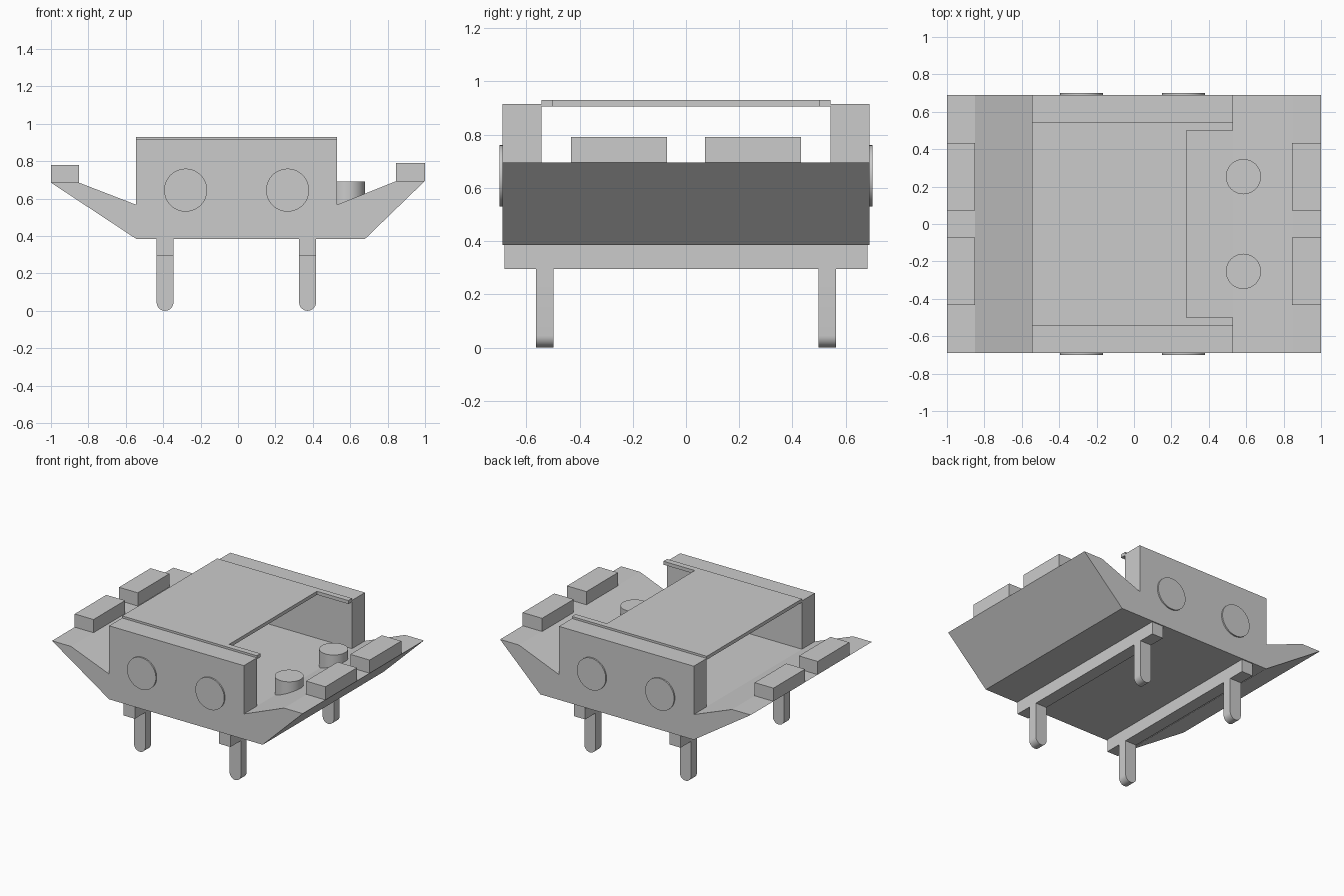
import bpy, bmesh, math
from mathutils import Matrix, Vector

cube = bpy.data.objects.get("Cube")
if cube:
    bpy.data.objects.remove(cube, do_unlink=True)

GREY = (0.6, 0.6, 0.6, 1)
grey = bpy.data.materials.new("plain grey")
grey.use_nodes = True
grey.diffuse_color = GREY
grey.node_tree.nodes["Principled BSDF"].inputs["Base Color"].default_value = GREY


def finish(name, bm, smooth=False):
    bmesh.ops.recalc_face_normals(bm, faces=bm.faces)
    mesh = bpy.data.meshes.new(name)
    bm.to_mesh(mesh)
    bm.free()
    mesh.materials.append(grey)
    obj = bpy.data.objects.new(name, mesh)
    bpy.context.collection.objects.link(obj)
    if smooth:
        bpy.ops.object.select_all(action="DESELECT")
        obj.select_set(True)
        bpy.context.view_layer.objects.active = obj
        bpy.ops.object.shade_smooth_by_angle(angle=math.radians(35))
    return obj


def prism(points, start, depth):
    """Closed polygon extruded by the vector depth."""
    bm = bmesh.new()
    face = bm.faces.new([bm.verts.new(Vector(p) + Vector(start)) for p in points])
    ext = bmesh.ops.extrude_face_region(bm, geom=[face], use_keep_orig=True)
    moved = [v for v in ext["geom"] if isinstance(v, bmesh.types.BMVert)]
    bmesh.ops.translate(bm, verts=moved, vec=depth)
    return bm


def box(name, x0, x1, y0, y1, z0, z1):
    corners = [(x0, y0, z0), (x1, y0, z0), (x1, y0, z1), (x0, y0, z1)]
    return finish(name, prism(corners, (0, 0, 0), (0, y1 - y0, 0)))


def cylinder(name, centre, radius, depth, along_y=False):
    bm = bmesh.new()
    matrix = Matrix.Translation(centre)
    if along_y:
        matrix = matrix @ Matrix.Rotation(math.pi / 2, 4, "X")
    bmesh.ops.create_cone(bm, cap_ends=True, segments=48, radius1=radius,
                          radius2=radius, depth=depth, matrix=matrix)
    return finish(name, bm, smooth=True)


# Hull: profile swept across the width, with the side walls raised from its floor
HALF, INNER, FLOOR, WALL_TOP = 0.69, 0.542, 0.567, 0.915
BACK, FRONT = -0.545, 0.53
profile = [(-1, 0.685), (BACK, 0.385), (0.68, 0.385), (1, 0.695), (0.85, 0.695),
           (FRONT, FLOOR), (BACK, FLOOR), (-0.85, 0.685)]
hull = prism([(x, 0, z) for x, z in profile], (0, -HALF, 0), (0, 2 * HALF, 0))
for y in (-INNER, INNER):
    bmesh.ops.bisect_plane(hull, geom=hull.verts[:] + hull.edges[:] + hull.faces[:],
                           plane_co=(0, y, 0), plane_no=(0, 1, 0))
strips = []
for f in hull.faces:
    c = f.calc_center_median()
    if abs(c.y) > INNER + 0.01 and all(abs(v.co.z - FLOOR) < 1e-4 for v in f.verts):
        strips.append(f)
ext = bmesh.ops.extrude_face_region(hull, geom=strips)
bmesh.ops.translate(hull, vec=(0, 0, WALL_TOP - FLOOR),
                    verts=[v for v in ext["geom"] if isinstance(v, bmesh.types.BMVert)])
bmesh.ops.dissolve_limit(hull, angle_limit=0.01, verts=hull.verts, edges=hull.edges)
finish("hull", hull)

# Roof panel with a notch cut in one end
notch_x, notch_y = 0.28, 0.5
roof = [(BACK, -INNER), (FRONT, -INNER), (FRONT, -notch_y), (notch_x, -notch_y),
        (notch_x, notch_y), (FRONT, notch_y), (FRONT, INNER), (BACK, INNER)]
finish("roof", prism([(x, y, 0) for x, y in roof], (0, 0, 0.905), (0, 0, 0.025)))

for side, y_name in ((-1, "front"), (1, "back")):
    # Blocks on the end ledges
    y0, y1 = sorted((side * 0.072, side * 0.432))
    box(y_name + "_right_block", -1, -0.85, y0, y1, 0.685, 0.78)
    box(y_name + "_left_block", 0.845, 1, y0, y1, 0.695, 0.79)
    # Round pegs on the open deck
    cylinder(y_name + "_deck_peg", (0.585, side * 0.253, 0.615), 0.094, 0.15)
    # Round plates on the side walls
    for x, x_name in ((-0.28, "right"), (0.265, "left")):
        cylinder(f"{y_name}_{x_name}_disc", (x, side * 0.69, 0.645), 0.115, 0.02, True)

# Rails beneath the hull, each with two round-ended legs
R = 0.045
for x, x_name in ((-0.39, "right"), (0.372, "left")):
    box(x_name + "_rail", x - R, x + R, -0.682, 0.682, 0.295, 0.385)
    outline = [(x + R, 0, 0.295), (x - R, 0, 0.295)]
    for i in range(17):
        a = math.pi * (1 + i / 16)
        outline.append((x + R * math.cos(a), 0, R + R * math.sin(a)))
    for y, y_name in ((-0.563, "front"), (0.497, "back")):
        leg = prism(outline, (0, y, 0), (0, 0.066, 0))
        finish(f"{y_name}_{x_name}_leg", leg, smooth=True)
